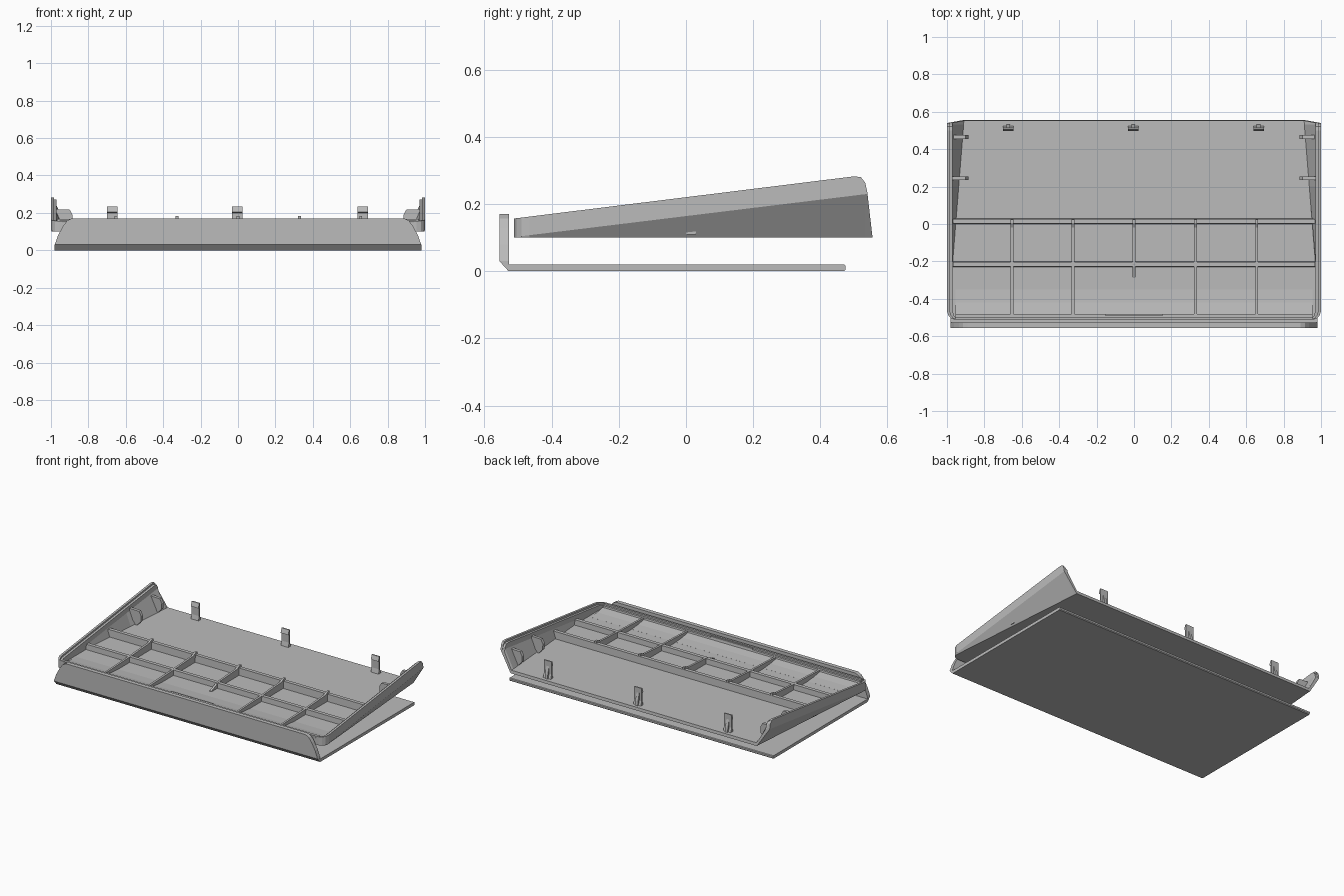
import bpy, bmesh

grey = bpy.data.materials.new("plain grey")
grey.diffuse_color = (0.5, 0.5, 0.5, 1)


def finish(name, bm):
    bmesh.ops.recalc_face_normals(bm, faces=bm.faces)
    me = bpy.data.meshes.new(name)
    bm.to_mesh(me)
    bm.free()
    me.materials.append(grey)
    ob = bpy.data.objects.new(name, me)
    bpy.context.collection.objects.link(ob)
    return ob


def loft(name, rings):
    """Skin closed rings of equal length and cap both ends."""
    bm = bmesh.new()
    vs = [[bm.verts.new(p) for p in r] for r in rings]
    n = len(vs[0])
    for a, b in zip(vs, vs[1:]):
        for i in range(n):
            j = (i + 1) % n
            bm.faces.new((a[i], a[j], b[j], b[i]))
    bm.faces.new(vs[0])
    bm.faces.new(vs[-1])
    return finish(name, bm)


def along_x(name, yz, x0, x1):
    return loft(name, [[(x, y, z) for y, z in yz] for x in (x0, x1)])


def along_y(name, xz, y0, y1):
    return loft(name, [[(x, y, z) for x, z in xz] for y in (y0, y1)])


def rim(y):
    return 0.157 + (y + 0.51) * 0.124


# Lower cover: flat plate with chamfered front edge, and upright front lip
along_x("cover_plate", [(-0.555, 0.03), (-0.528, 0), (0.47, 0), (0.475, 0.005),
                        (0.475, 0.016), (0.471, 0.02), (-0.527, 0.02), (-0.527, 0.03)],
        -0.98, 0.98)
half = [(0.98, 0.03), (0.962, 0.08), (0.935, 0.13), (0.915, 0.157), (0.89, 0.17)]
along_y("cover_lip", half + [(-x, z) for x, z in reversed(half)], -0.555, -0.527)

# Upper tray: floor and stepped side walls, flared toward the back
stations = [(-0.512, 0.955), (-0.505, 0.978), (-0.49, 0.992), (-0.465, 1.0),
            (-0.2, 1.0), (0.2, 1.0), (0.5, 1.0), (0.52, 1.0), (0.533, 1.0), (0.54, 1.0)]
round_top = {0.52: 0.28, 0.533: 0.264, 0.54: 0.236}
rings = []
for y, xo in stations:
    t = (y + 0.5) / 1.04
    zk = max(0.103, 0.103 + 0.127 * t)
    zt = round_top.get(y, rim(y))
    xb = min(xo, 0.998 - 0.083 * t)
    zi = min(max(zk + 0.01, 0.123), zt - 0.014)
    pts = [(xb, 0.1), (xo, zk), (xo, zt), (xo - 0.015, zt), (xo - 0.015, zt - 0.012),
           (xo - 0.03, zt - 0.012), (xo - 0.03, zi), (min(xo - 0.03, xb - 0.005), 0.12)]
    pts += [(-x, z) for x, z in reversed(pts)]
    lean = 0.015 if y == 0.54 else 0      # the back edge leans out at the floor
    rings.append([(x, y + lean * (1 - (z - 0.1) / 0.13), z) for x, z in pts])
loft("tray_shell", rings)

# Front wall with stepped rim and ramp into the floor
along_x("tray_front_wall", [(-0.505, 0.1), (-0.512, 0.157), (-0.496, 0.158), (-0.496, 0.147),
                            (-0.482, 0.147), (-0.48, 0.136), (-0.42, 0.126),
                            (-0.35, 0.1203), (-0.35, 0.105)], -0.955, 0.955)
along_x("front_tab", [(-0.49, 0.14), (-0.49, 0.156), (-0.482, 0.156), (-0.482, 0.14)],
        -0.155, 0.155)

# Stiffening ribs on the front half of the floor
for name, y, w, z in (("cross_rib_back", 0.015, 0.03, 0.168),
                      ("cross_rib_front", -0.215, 0.03, 0.155)):
    h = w / 2
    along_x(name, [(y - h, 0.11), (y + h, 0.11), (y + h * 0.8, z), (y - h * 0.8, z)],
            -0.968, 0.968)
for x in (-0.652, -0.326, 0.0, 0.329, 0.656):
    y0 = -0.29 if x == 0 else -0.485
    z0 = 0.125 if x == 0 else 0.146
    prof = [(y0, 0.11), (0.025, 0.11), (0.025, 0.182), (0.005, 0.182), (-0.02, 0.168),
            (-0.215, 0.156), (y0, z0)]
    along_x("long_rib", prof, x - 0.007, x + 0.007)

# Snap clips along the back edge
for x in (-0.672, -0.004, 0.666):
    along_x("back_clip", [(0.498, 0.11), (0.528, 0.11), (0.516, 0.15), (0.516, 0.235),
                          (0.508, 0.235), (0.498, 0.205), (0.507, 0.2), (0.507, 0.15)],
            x - 0.028, x + 0.028)
    along_x("clip_brace", [(0.507, 0.11), (0.534, 0.11), (0.53, 0.15), (0.516, 0.2),
                           (0.507, 0.2)], x - 0.01, x + 0.01)

# Gusset tabs on the side walls
for s in (-1, 1):
    for y in (0.465, 0.245):
        along_y("side_tab", [(s * a, b) for a, b in
                             [(0.92, 0.115), (0.887, 0.15), (0.885, 0.19), (0.9, 0.217),
                              (0.975, 0.22), (0.975, 0.19), (0.95, 0.15)]],
                y - 0.01, y + 0.01)
